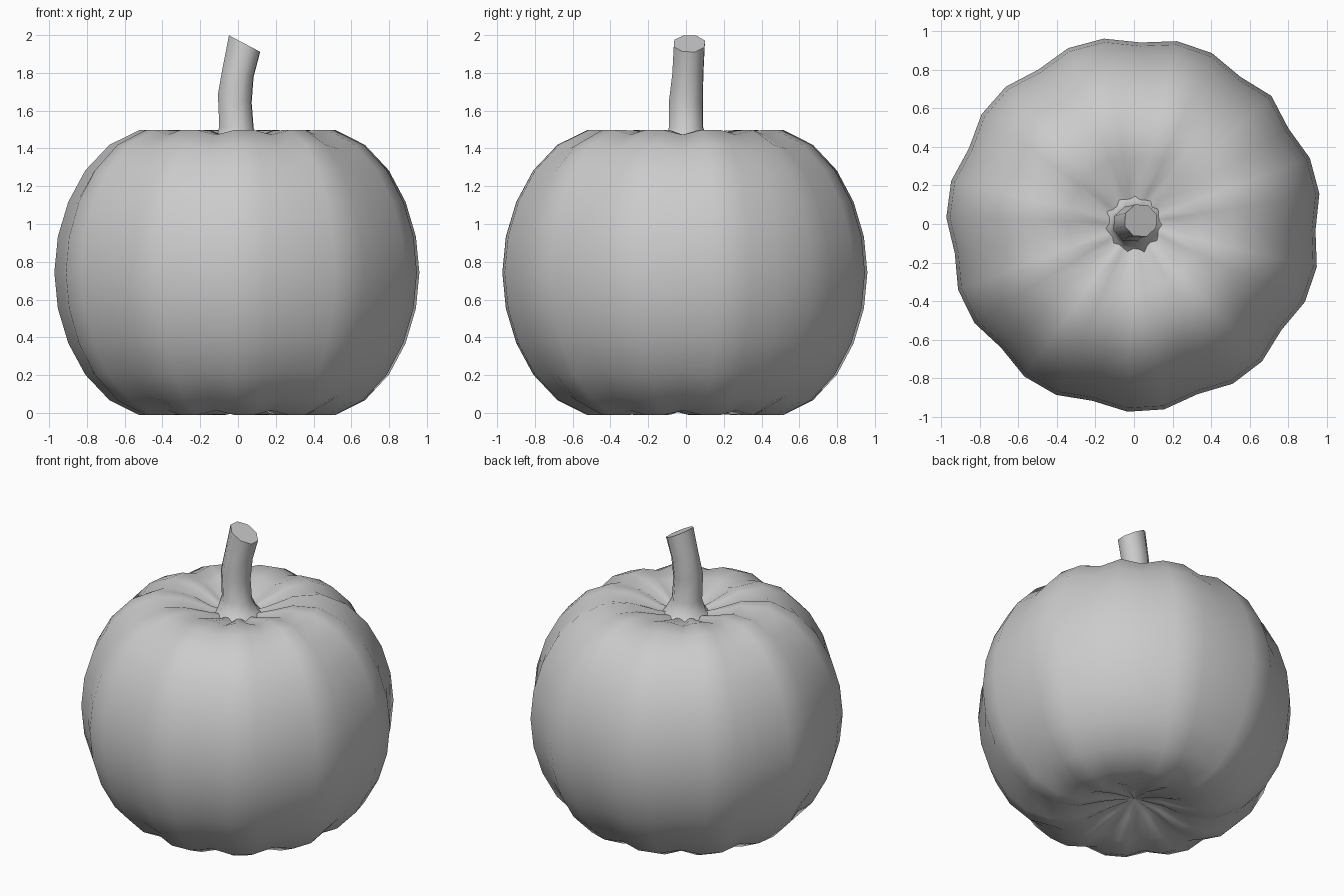
import bpy, bmesh, math

if "Cube" in bpy.data.objects:
    bpy.data.objects.remove(bpy.data.objects["Cube"])

SEG, RINGS = 32, 16
VALLEYS = {0, 3, 5, 8, 11, 14, 17, 20, 23, 26, 29}   # creases between the lobes
TURN = math.radians(-2)


def finish(bm, name):
    bmesh.ops.recalc_face_normals(bm, faces=bm.faces)
    mesh = bpy.data.meshes.new(name)
    bm.to_mesh(mesh)
    bm.free()
    obj = bpy.data.objects.new(name, mesh)
    bpy.context.collection.objects.link(obj)
    bpy.ops.object.select_all(action='DESELECT')
    obj.select_set(True)
    bpy.context.view_layer.objects.active = obj
    bpy.ops.object.shade_smooth_by_angle(angle=math.radians(50))
    return obj


def bridge(bm, rings):
    for a, b in zip(rings, rings[1:]):
        n = len(a)
        for i in range(n):
            j = (i + 1) % n
            bm.faces.new((a[i], a[j], b[j], b[i]))


# Ribbed body: a sphere dimpled at both poles, pulled in along the creases
bm = bmesh.new()
MID = 0.743


def dimple(r):
    return 0.33 * math.exp(-r * r / 0.167)


rings = []
for n in range(1, RINGS):
    lat = -math.pi / 2 + math.pi * n / RINGS
    r = 0.973 * math.cos(lat)
    if abs(lat) > 0.7:
        r *= 1 - 0.12 * (abs(lat) - 0.7)
    h = 0.985 * math.sin(lat)
    h -= math.copysign(dimple(r), h) if abs(h) > 0.01 else 0
    ring = []
    for k in range(SEG):
        s = 0.967 if k in VALLEYS else 1.0
        a = TURN + 2 * math.pi * k / SEG
        ring.append(bm.verts.new((r * s * math.cos(a), r * s * math.sin(a), MID + h * s)))
    rings.append(ring)
bridge(bm, rings)
for ring, sign in ((rings[0], -1), (rings[-1], 1)):
    pole = bm.verts.new((0, 0, MID + sign * 0.65))
    for i in range(SEG):
        bm.faces.new((ring[i], ring[(i + 1) % SEG], pole))
finish(bm, "pumpkin_body")

# Bent eight-sided stem, flared at the base and cut at a slant
bm = bmesh.new()
path = [  # x, y, z, radius, slope of ring along x
    (0.0, 0.0, 1.39, 0.18, 0.0),
    (0.0, 0.0, 1.43, 0.13, 0.0),
    (-0.008, 0.0, 1.51, 0.097, -0.05),
    (-0.017, 0.0, 1.665, 0.095, -0.25),
    (0.0, 0.01, 1.80, 0.088, -0.25),
    (0.035, 0.018, 1.955, 0.088, -0.53),
]
rings = []
for x, y, z, r, slope in path:
    ring = []
    for k in range(8):
        a = math.radians(20) + math.pi * k / 4
        dx, dy = r * math.cos(a), r * math.sin(a)
        ring.append(bm.verts.new((x + dx, y + dy, z + slope * dx)))
    rings.append(ring)
bridge(bm, rings)
bm.faces.new(rings[-1])
finish(bm, "stem")
